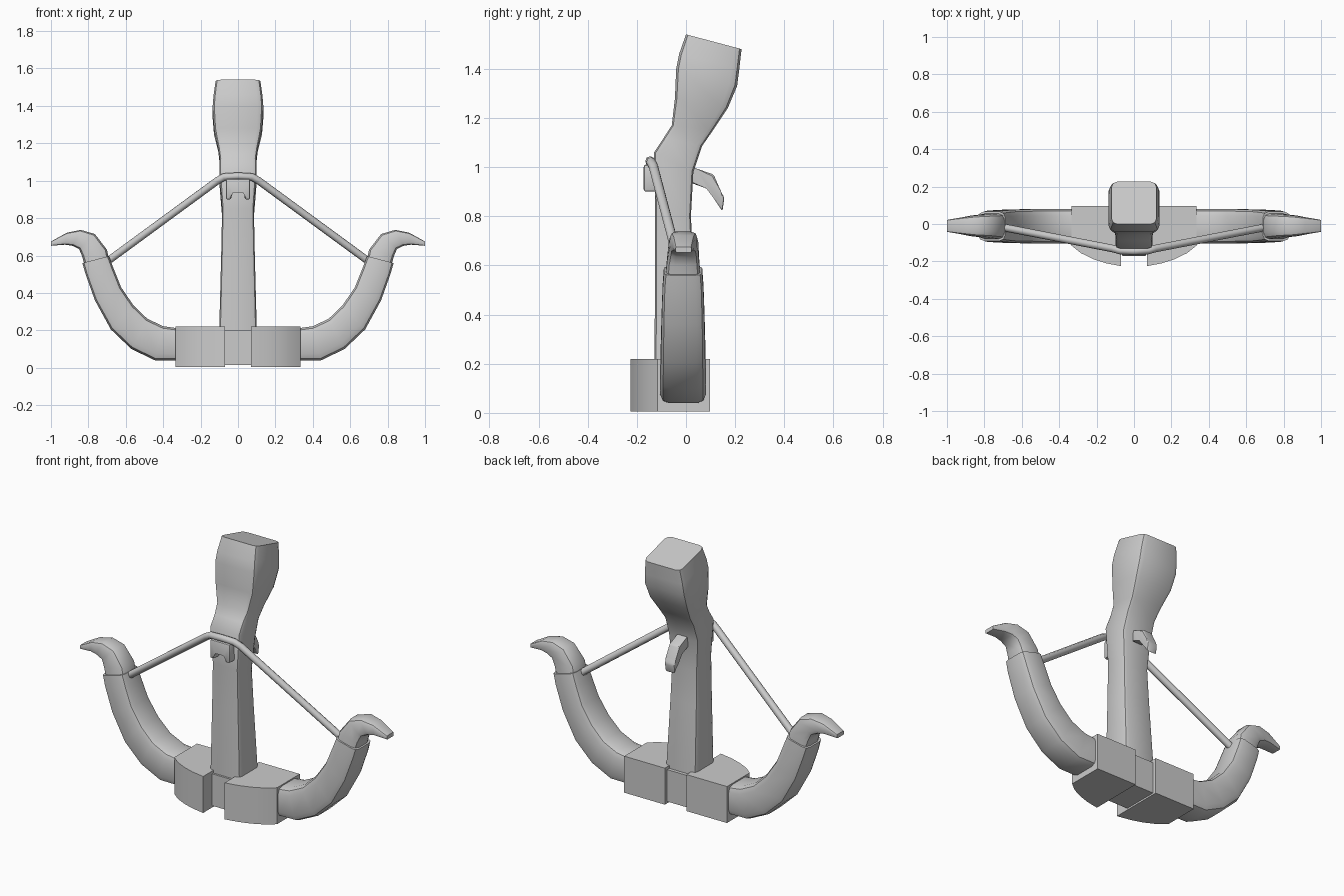
import bpy, bmesh, math
from mathutils import Vector

if "Cube" in bpy.data.objects:
    bpy.data.objects.remove(bpy.data.objects["Cube"])


def finish(name, bm, angle=40):
    bmesh.ops.recalc_face_normals(bm, faces=bm.faces)
    me = bpy.data.meshes.new(name)
    bm.to_mesh(me)
    bm.free()
    ob = bpy.data.objects.new(name, me)
    bpy.context.collection.objects.link(ob)
    bpy.ops.object.select_all(action='DESELECT')
    ob.select_set(True)
    bpy.context.view_layer.objects.active = ob
    bpy.ops.object.shade_smooth_by_angle(angle=math.radians(angle))
    return ob


def mirror_x(ob):
    ob.modifiers.new("mirror", 'MIRROR')


def loft(name, sections, place, corner):
    """Rounded-rectangle loft; section = edge a, edge b (2D), depth centre, half depth."""
    bm = bmesh.new()
    rings = []
    for a, b, mid, half in sections:
        a, b = Vector(a), Vector(b)
        c, axis = (a + b) / 2, (b - a).normalized()
        w = (b - a).length / 2
        r = corner * min(w, half)
        ring = []
        for k, (sx, sy) in enumerate(((1, 1), (-1, 1), (-1, -1), (1, -1))):
            for t in (0, 45, 90):
                ang = math.radians(90 * k + t)
                p = c + axis * (sx * (w - r) + r * math.cos(ang))
                ring.append(bm.verts.new(place(p, mid + sy * (half - r) + r * math.sin(ang))))
        rings.append(ring)
    for r0, r1 in zip(rings, rings[1:]):
        for i in range(12):
            j = (i + 1) % 12
            bm.faces.new((r0[i], r0[j], r1[j], r1[i]))
    bm.faces.new(rings[0])
    bm.faces.new(rings[-1])
    return finish(name, bm)


def extrude(name, outline, place, d0, d1, bevel=0.0, angle=40):
    bm = bmesh.new()
    lo = [bm.verts.new(place(p, d0)) for p in outline]
    hi = [bm.verts.new(place(p, d1)) for p in outline]
    n = len(outline)
    bm.faces.new(lo)
    bm.faces.new(hi)
    for i in range(n):
        bm.faces.new((lo[i], lo[(i + 1) % n], hi[(i + 1) % n], hi[i]))
    if bevel:
        bmesh.ops.bevel(bm, geom=bm.edges[:], offset=bevel, segments=2,
                        profile=0.5, affect='EDGES')
    return finish(name, bm, angle)


side = lambda p, d: (d, p[0], p[1])   # outline in yz, depth in x
front = lambda p, d: (p[0], d, p[1])  # outline in xz, depth in y
top = lambda p, d: (p[0], p[1], d)    # outline in xy, depth in z

# Stock: tiller flowing into the flared butt
loft("stock", [
    ((-0.128, 0.10), (0.055, 0.10), 0, 0.102),
    ((-0.128, 0.22), (0.055, 0.22), 0, 0.10),
    ((-0.126, 0.60), (0.03, 0.60), 0, 0.09),
    ((-0.126, 0.85), (0.02, 0.80), 0, 0.085),
    ((-0.13, 1.06), (0.03, 0.98), 0, 0.10),
    ((-0.09, 1.12), (0.065, 1.085), 0, 0.098),
    ((-0.058, 1.17), (0.11, 1.15), 0, 0.105),
    ((-0.045, 1.28), (0.17, 1.24), 0, 0.128),
    ((-0.04, 1.40), (0.208, 1.33), 0, 0.136),
    ((-0.028, 1.46), (0.217, 1.40), 0, 0.131),
    ((0.0, 1.54), (0.226, 1.48), 0, 0.12),
], side, 0.25)

# Bow limbs
mirror_x(loft("bow_limb", [
    ((0.10, 0.03), (0.10, 0.205), -0.012, 0.093),
    ((0.34, 0.04), (0.33, 0.212), -0.012, 0.093),
    ((0.445, 0.04), (0.40, 0.222), -0.012, 0.093),
    ((0.57, 0.10), (0.485, 0.262), -0.012, 0.092),
    ((0.68, 0.205), (0.56, 0.335), -0.012, 0.09),
    ((0.765, 0.36), (0.625, 0.43), -0.012, 0.087),
    ((0.815, 0.50), (0.665, 0.53), -0.012, 0.083),
    ((0.832, 0.56), (0.69, 0.597), -0.012, 0.078),
], front, 0.4))

# Outward-curling limb tips
mirror_x(loft("limb_tip", [
    ((0.82, 0.55), (0.69, 0.58), -0.012, 0.07),
    ((0.835, 0.60), (0.70, 0.63), -0.012, 0.066),
    ((0.85, 0.635), (0.765, 0.715), -0.010, 0.060),
    ((0.885, 0.652), (0.84, 0.737), -0.010, 0.055),
    ((0.925, 0.658), (0.915, 0.722), -0.010, 0.045),
    ((1.0, 0.652), (1.0, 0.675), -0.010, 0.032),
], front, 0.5))

# Clamps holding the limbs, and the block between them
mirror_x(extrude("limb_clamp", [
    (0.07, 0.097), (0.335, 0.097), (0.335, -0.115), (0.285, -0.155),
    (0.22, -0.187), (0.15, -0.21), (0.07, -0.225)], top, 0.005, 0.22))
extrude("centre_block", [(-0.09, -0.14), (0.09, -0.14), (0.09, 0.075), (-0.09, 0.075)],
        top, 0.015, 0.203)

# Forked string catch
extrude("string_catch", [
    (-0.065, 0.90), (-0.035, 0.90), (-0.035, 0.945), (0.035, 0.945), (0.035, 0.90),
    (0.065, 0.90), (0.065, 1.01), (-0.065, 1.01)], front, -0.172, -0.10, 0.009)

# Trigger
extrude("trigger", [
    (0.0, 1.01), (0.04, 0.995), (0.112, 0.97), (0.143, 0.90), (0.156, 0.875),
    (0.148, 0.82), (0.115, 0.87), (0.088, 0.92), (0.0, 0.94)], side, -0.032, 0.032, 0.008)

# Drawn bowstring
curve = bpy.data.curves.new("bowstring", 'CURVE')
curve.dimensions = '3D'
curve.bevel_depth = 0.02
curve.bevel_resolution = 2
curve.use_fill_caps = True
half = [(0.69, -0.02, 0.575), (0.11, -0.132, 1.0), (0.075, -0.142, 1.02)]
path = [(-x, y, z) for x, y, z in half] + [(0, -0.146, 1.024)] + half[::-1]
spline = curve.splines.new('POLY')
spline.points.add(len(path) - 1)
for pt, co in zip(spline.points, path):
    pt.co = (*co, 1)
bpy.context.collection.objects.link(bpy.data.objects.new("bowstring", curve))
